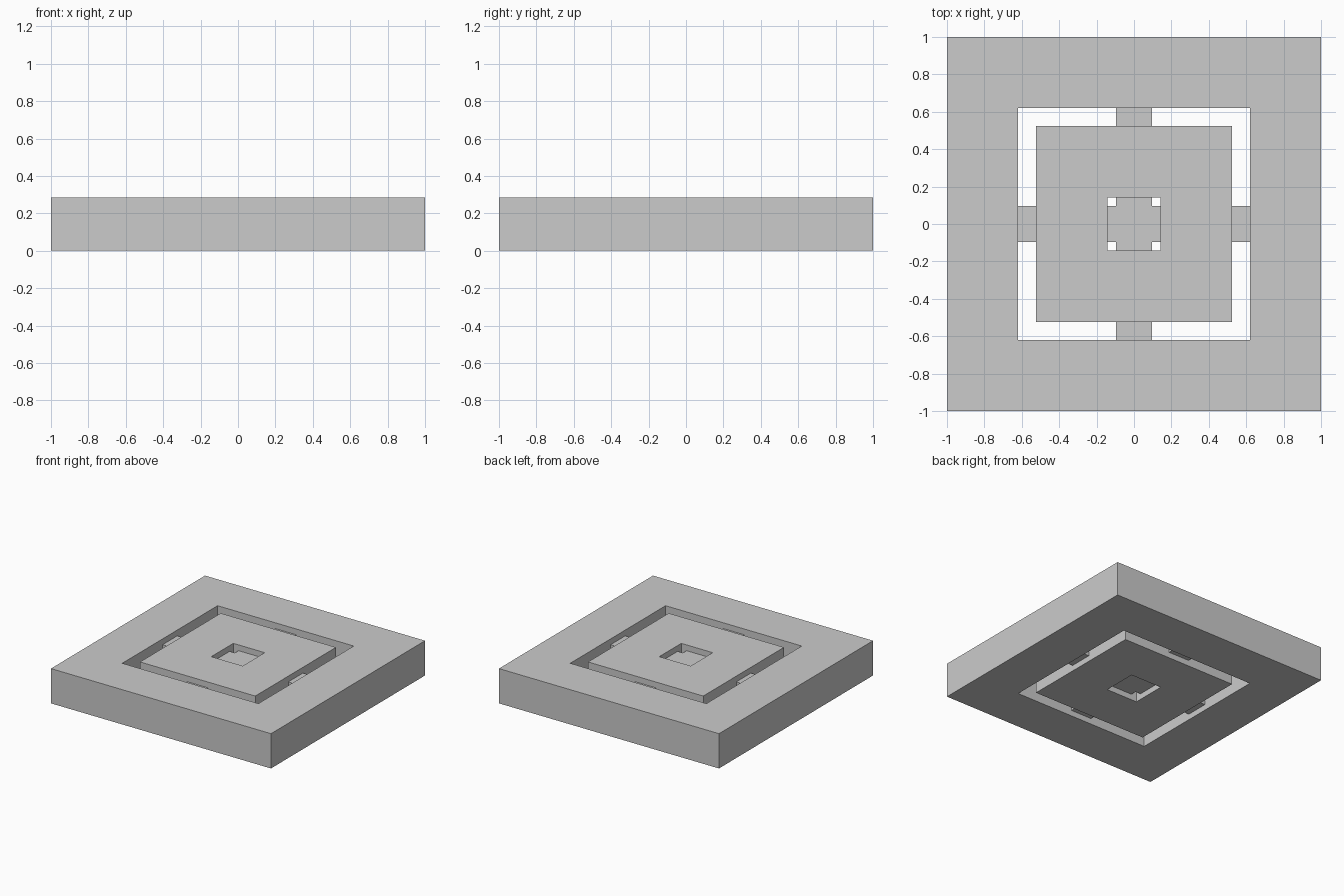
import bpy, bmesh

if "Cube" in bpy.data.objects:
    bpy.data.objects.remove(bpy.data.objects["Cube"])

U = 1 / 10.5          # grid unit: the slab is 21 x 21 x 3 units
H = 3 * U


def finish(name, bm):
    bmesh.ops.recalc_face_normals(bm, faces=bm.faces)
    mesh = bpy.data.meshes.new(name)
    bm.to_mesh(mesh)
    bm.free()
    obj = bpy.data.objects.new(name, mesh)
    bpy.context.collection.objects.link(obj)
    return obj


def square_ring(name, outer, inner):
    """Square slab with a square through-hole, given half sizes."""
    bm = bmesh.new()
    corners = ((-1, -1), (1, -1), (1, 1), (-1, 1))
    loops = [[bm.verts.new((x * r, y * r, z)) for x, y in corners]
             for r, z in ((outer, 0), (outer, H), (inner, H), (inner, 0))]
    for a, b in zip(loops, loops[1:] + loops[:1]):
        for i in range(4):
            j = (i + 1) % 4
            bm.faces.new((a[i], a[j], b[j], b[i]))
    return finish(name, bm)


def cross(name, reach, half, z0, z1):
    """Plus-shaped outline extruded upwards."""
    bm = bmesh.new()
    arm = ((reach, -half), (reach, half), (half, half))
    pts = []
    for _ in range(4):
        pts += arm
        arm = tuple((-y, x) for x, y in arm)
    base = bm.faces.new([bm.verts.new((x, y, z0)) for x, y in pts])
    top = bmesh.ops.extrude_face_region(bm, geom=[base], use_keep_orig=True)
    verts = [g for g in top["geom"] if isinstance(g, bmesh.types.BMVert)]
    bmesh.ops.translate(bm, verts=verts, vec=(0, 0, z1 - z0))
    return finish(name, bm)


# Outer frame and inner plate, both full height
square_ring("outer_frame", 10.5 * U, 6.5 * U)
square_ring("inner_plate", 5.5 * U, 1.5 * U)

# Thinner crossed bars linking plate and frame, seen in the gaps and centre hole
cross("cross_bars", 6.6 * U, U, 0.5 * U, 2.5 * U)
